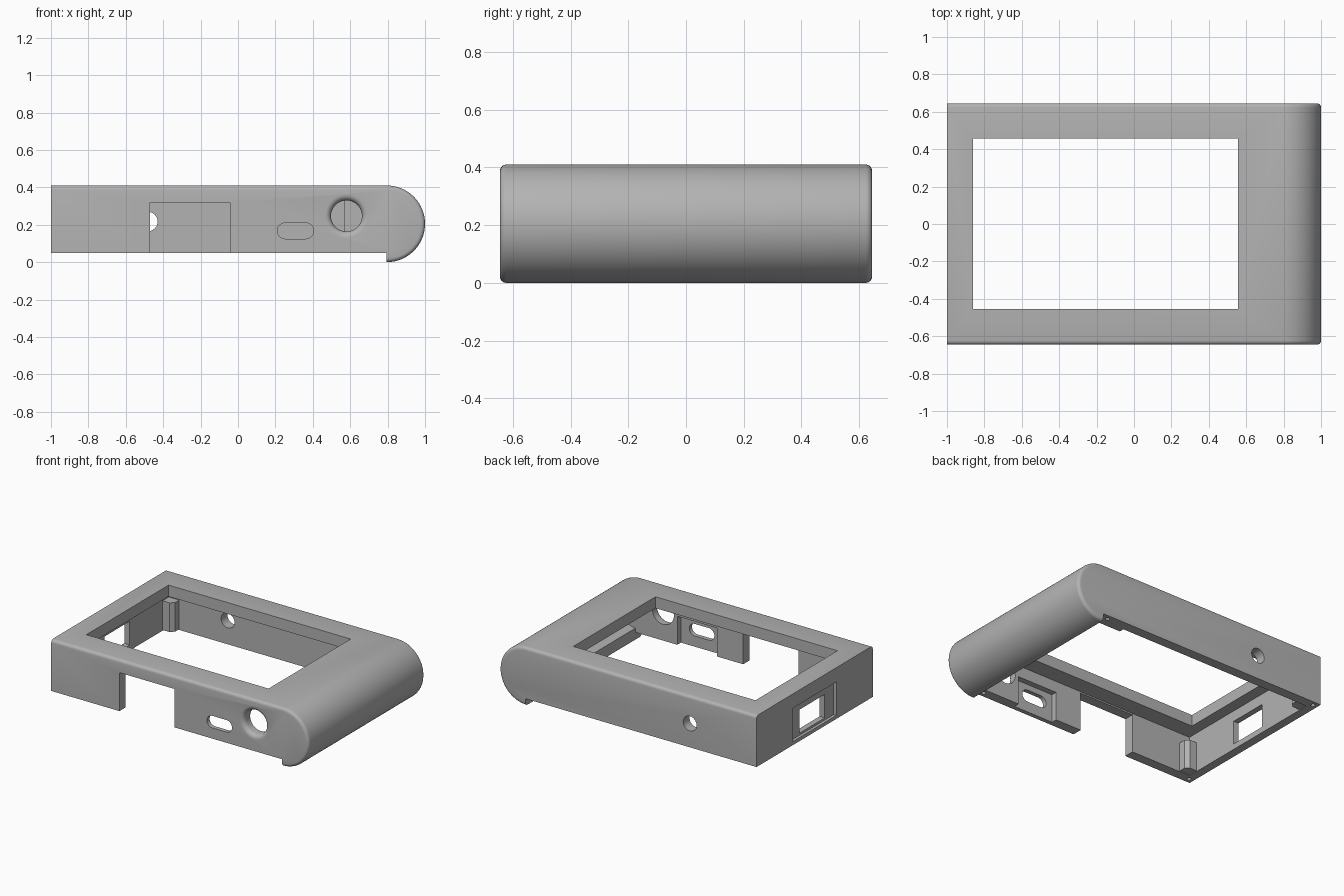
import bpy, bmesh, math
from mathutils import Matrix

if "Cube" in bpy.data.objects:
    bpy.data.objects.remove(bpy.data.objects["Cube"])

grey = bpy.data.materials.new("plain grey")
grey.diffuse_color = (0.45, 0.45, 0.45, 1)
grey.use_nodes = True
grey.node_tree.nodes["Principled BSDF"].inputs["Base Color"].default_value = grey.diffuse_color


def make(name, bm):
    bmesh.ops.recalc_face_normals(bm, faces=bm.faces)
    me = bpy.data.meshes.new(name)
    bm.to_mesh(me)
    bm.free()
    me.materials.append(grey)
    ob = bpy.data.objects.new(name, me)
    bpy.context.collection.objects.link(ob)
    return ob


def extrude(name, pts, y0, y1, fillet=0):
    """Prism from an XZ outline, with optional rounding of the top and grip end edges."""
    bm = bmesh.new()
    f = bm.faces.new([bm.verts.new((x, y0, z)) for x, z in pts])
    r = bmesh.ops.extrude_face_region(bm, geom=[f])
    vs = [g for g in r["geom"] if isinstance(g, bmesh.types.BMVert)]
    bmesh.ops.translate(bm, verts=vs, vec=(0, y1 - y0, 0))
    if fillet:
        def rounded(e):
            a, b = (v.co for v in e.verts)
            top = min(a.z, b.z) > 0.4
            grip = min(a.x, b.x) > 0.79 and abs(a.x - b.x) + abs(a.z - b.z) > 0 \
                and max(a.x, b.x) > 0.796
            return abs(a.y - b.y) < 1e-5 and (top or grip)
        bmesh.ops.bevel(bm, geom=[e for e in bm.edges if rounded(e)], offset=fillet,
                        segments=4, profile=0.5, affect='EDGES')
    return make(name, bm)


def box(name, x, y, z):
    return extrude(name, [(x[0], z[0]), (x[1], z[0]), (x[1], z[1]), (x[0], z[1])], *y)


def disc(cx, cz, r, n=48):
    return [(cx + r * math.cos(2 * math.pi * i / n), cz + r * math.sin(2 * math.pi * i / n))
            for i in range(n)]


def lathe_y(name, cx, cz, prof, n=48):
    """Solid of revolution about a y axis; prof holds (radius, y)."""
    bm = bmesh.new()
    rings = [[bm.verts.new((x, y, z)) for x, z in disc(cx, cz, r, n)] for r, y in prof]
    for a, b in zip(rings, rings[1:]):
        for i in range(n):
            bm.faces.new((a[i], a[(i + 1) % n], b[(i + 1) % n], b[i]))
    bm.faces.new(rings[0])
    bm.faces.new(rings[-1])
    return make(name, bm)


def arc(cx, cz, r, a0, a1, n):
    return [(cx + r * math.cos(math.radians(a0 + (a1 - a0) * i / n)),
             cz + r * math.sin(math.radians(a0 + (a1 - a0) * i / n))) for i in range(n + 1)]


def cut(body, tool):
    m = body.modifiers.new(tool.name, 'BOOLEAN')
    m.operation, m.solver, m.object = 'DIFFERENCE', 'EXACT', tool
    bpy.context.view_layer.objects.active = body
    bpy.ops.object.modifier_apply(modifier=m.name)
    bpy.data.objects.remove(tool)


W = 0.645      # half depth
IN = 0.575     # inner half depth
CX, CZ, R = 0.795, 0.205, 0.205

# Outer shell with rounded grip
shell = extrude("case_shell", [(-1, 0.05), (-1, 0.41)] + arc(CX, CZ, R, 90, -90, 40)
                + [(CX, 0.05)], -W, W, 0.022)

# Hollow inside, open below, running into the grip
cut(shell, extrude("cavity", [(-0.94, -0.1), (-0.94, 0.33)] + arc(CX, CZ, 0.125, 90, -90, 28)
                   + [(CX, -0.1)], -IN, IN))
# Screen window
cut(shell, box("screen_window", (-0.86, 0.556), (-0.455, 0.457), (0.2, 0.6)))
# Front connector notch
cut(shell, box("front_notch", (-0.47, -0.042), (-0.8, -0.5), (-0.1, 0.32)))
# Pocket and slot for the small port
cut(shell, box("port_pocket", (0.16, 0.47), (-0.615, -0.5), (-0.1, 0.25)))
cut(shell, extrude("port_slot", arc(0.3625, 0.1675, 0.0425, 90, -90, 14)
                   + arc(0.2525, 0.1675, 0.0425, 270, 90, 14), -0.8, -0.5))
# Round jack hole with a rolled rim
rim = [(0.083 + 0.032 * (1 - math.cos(math.radians(t))),
        -W + 0.032 * (1 - math.sin(math.radians(t)))) for t in range(90, -1, -15)]
cut(shell, lathe_y("jack_hole", 0.58, 0.247, [(0.115, -0.7)] + rim + [(0.083, -0.5)]))
# Round hole in the back wall
cut(shell, extrude("back_hole", disc(-0.482, 0.217, 0.052, 32), 0.5, 0.8))
# Left side recess and opening
cut(shell, box("side_recess", (-1.1, -0.98), (-0.24, 0.24), (0.075, 0.31)))
cut(shell, box("side_opening", (-1.1, -0.85), (-0.14, 0.14), (0.09, 0.255)))
# Screw holes in the bottom rim
for x in (-0.965, 0.73):
    for y in (-0.61, 0.61):
        bm = bmesh.new()
        bmesh.ops.create_cone(bm, cap_ends=True, segments=16, radius1=0.014, radius2=0.014,
                              depth=0.2, matrix=Matrix.Translation((x, y, 0.05)))
        cut(shell, make("screw_hole", bm))

# Corner posts inside the left end, with one chamfered corner
for s, tag in ((-1, "front"), (1, "back")):
    bm = bmesh.new()
    plan = [(-0.94, IN), (-0.86, IN), (-0.86, 0.53), (-0.885, 0.505), (-0.94, 0.505)]
    f = bm.faces.new([bm.verts.new((x, s * y, 0.055)) for x, y in plan])
    r = bmesh.ops.extrude_face_region(bm, geom=[f])
    bmesh.ops.translate(bm, vec=(0, 0, 0.205),
                        verts=[g for g in r["geom"] if isinstance(g, bmesh.types.BMVert)])
    make(tag + "_corner_post", bm)

# Rib on the back wall next to the grip
box("back_grip_rib", (0.57, CX), (0.54, IN), (0.05, 0.33))

bpy.ops.object.select_all(action='DESELECT')
shell.select_set(True)
bpy.context.view_layer.objects.active = shell
bpy.ops.object.shade_smooth_by_angle(angle=math.radians(30))
